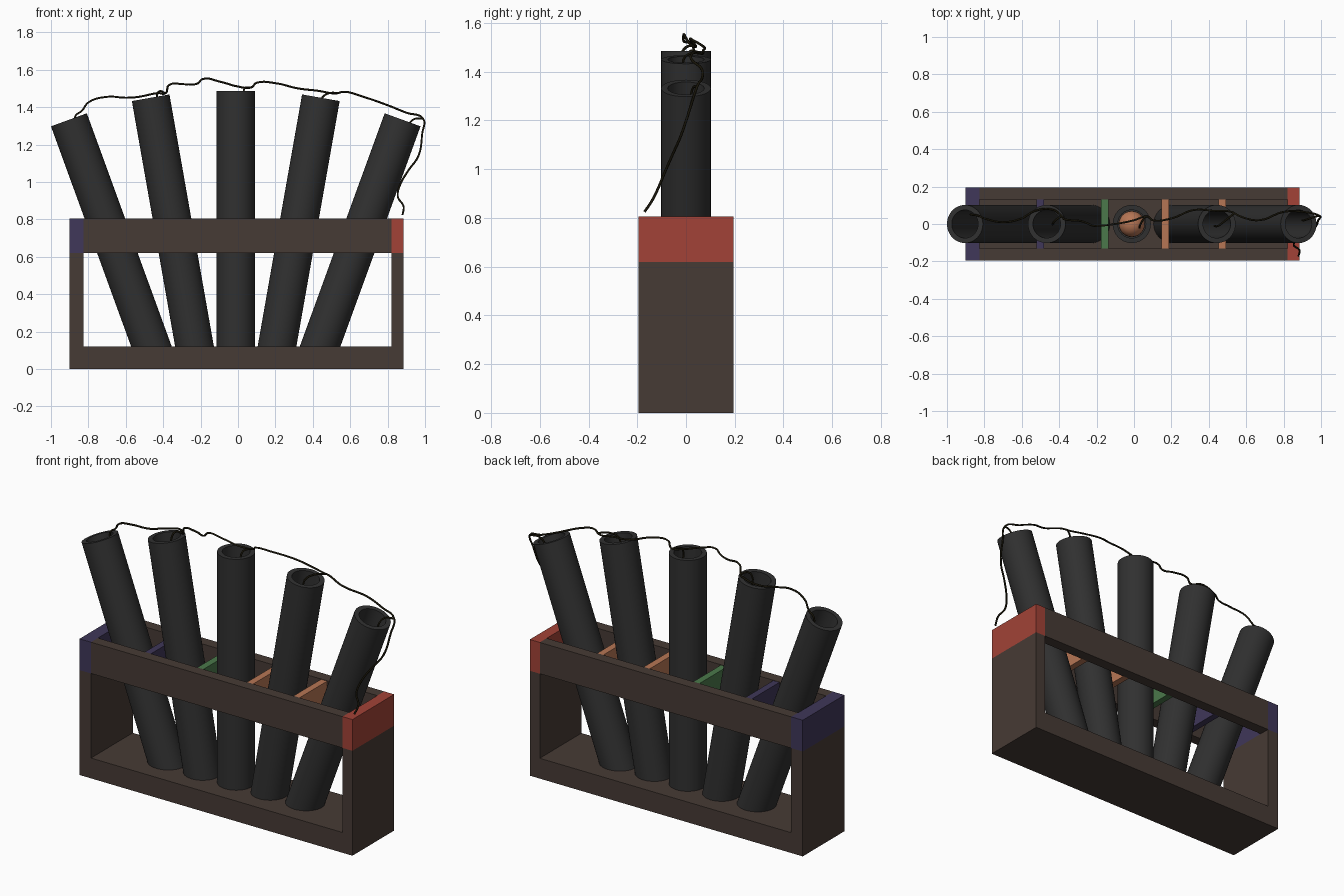
import bpy, bmesh, math
from mathutils import Vector, Matrix

if "Cube" in bpy.data.objects:
    bpy.data.objects.remove(bpy.data.objects["Cube"])


def material(name, rgb):
    m = bpy.data.materials.new(name)
    m.diffuse_color = (*rgb, 1)
    m.use_nodes = True
    m.node_tree.nodes["Principled BSDF"].inputs["Base Color"].default_value = m.diffuse_color
    return m


WOOD = material("dark wood", (0.062, 0.043, 0.035))
TUBE = material("charcoal tube", (0.030, 0.030, 0.030))
RED = material("red paint", (0.36, 0.055, 0.038))
PURPLE = material("purple paint", (0.050, 0.038, 0.10))
GREEN = material("green paint", (0.07, 0.19, 0.07))
ORANGE = material("orange paint", (0.47, 0.18, 0.09))
CORD = material("fuse black", (0.010, 0.008, 0.003))


def finish(bm, name, mat, smooth=False):
    bmesh.ops.recalc_face_normals(bm, faces=bm.faces)
    me = bpy.data.meshes.new(name)
    bm.to_mesh(me)
    bm.free()
    me.materials.append(mat)
    ob = bpy.data.objects.new(name, me)
    bpy.context.collection.objects.link(ob)
    if smooth:
        bpy.ops.object.select_all(action='DESELECT')
        ob.select_set(True)
        bpy.context.view_layer.objects.active = ob
        bpy.ops.object.shade_smooth_by_angle(angle=math.radians(35))
    return ob


def box(name, x, y, z, mat):
    bm = bmesh.new()
    size = Vector((x[1] - x[0], y[1] - y[0], z[1] - z[0]))
    mid = Vector((sum(x), sum(y), sum(z))) / 2
    bmesh.ops.create_cube(bm, size=1, matrix=Matrix.Translation(mid) @ Matrix.Diagonal((*size, 1)))
    return finish(bm, name, mat)


# Wooden rack
X0, X1, D, DI = -0.90, 0.885, 0.195, 0.13
Z_FLOOR, Z_RAIL, Z_TOP = 0.12, 0.62, 0.805
XI0, XI1 = -0.825, 0.82
box("base_board", (X0, X1), (-D, D), (0, Z_FLOOR), WOOD)
box("left_post", (X0, XI0), (-D, D), (Z_FLOOR, Z_RAIL), WOOD)
box("right_post", (XI1, X1), (-D, D), (Z_FLOOR, Z_RAIL), WOOD)
box("front_rail", (XI0, XI1), (-D, -DI), (Z_RAIL, Z_TOP), WOOD)
box("back_rail", (XI0, XI1), (DI, D), (Z_RAIL, Z_TOP), WOOD)

# Painted ends and dividers
box("left_end_block", (X0, XI0), (-D, D), (Z_RAIL, Z_TOP), PURPLE)
box("right_end_block", (XI1, X1), (-D, D), (Z_RAIL, Z_TOP), RED)
for i, (x, mat) in enumerate([(-0.50, PURPLE), (-0.157, GREEN), (0.168, ORANGE), (0.472, ORANGE)]):
    box(f"divider_{i + 1}", (x - 0.02, x + 0.02), (-DI, DI), (Z_RAIL, Z_TOP - 0.002), mat)


# Fanned launch tubes: hollow, with a closed floor, and a shell inside each
def launch_tube(i, top_x, top_z, degrees):
    tilt = Matrix.Rotation(math.radians(degrees), 4, 'Y')
    length = (top_z - 0.08) / math.cos(math.radians(degrees))
    place = Matrix.Translation((top_x, 0, top_z)) @ tilt
    profile = [(0, -length), (0.102, -length), (0.102, 0), (0.075, 0),
               (0.075, -length + 0.06), (0, -length + 0.06)]
    bm = bmesh.new()
    verts = [bm.verts.new((r, 0, z)) for r, z in profile]
    edges = [bm.edges.new(p) for p in zip(verts, verts[1:])]
    bmesh.ops.spin(bm, geom=verts + edges, cent=(0, 0, 0), axis=(0, 0, 1),
                   angle=math.tau, steps=40)
    bmesh.ops.remove_doubles(bm, verts=bm.verts, dist=0.0001)
    bm.transform(place)
    finish(bm, f"launch_tube_{i}", TUBE, True)
    bm = bmesh.new()
    bmesh.ops.create_uvsphere(bm, u_segments=24, v_segments=12, radius=0.07,
                              matrix=place @ Matrix.Translation((0, 0, -length + 0.13)))
    finish(bm, f"shell_{i}", ORANGE, True)


CX = -0.012
for i, (dx, z, a) in enumerate([(-0.892, 1.332, -20), (-0.455, 1.45, -10), (0, 1.485, 0),
                                (0.455, 1.45, 10), (0.892, 1.332, 20)]):
    launch_tube(i + 1, CX + dx, z, a)


# Fuse cord running over the tube mouths, with short leads dropping in
def cord(name, points):
    cu = bpy.data.curves.new(name, 'CURVE')
    cu.dimensions = '3D'
    cu.bevel_depth = 0.0055
    cu.bevel_resolution = 1
    cu.resolution_u = 5
    cu.use_fill_caps = True
    sp = cu.splines.new('BEZIER')
    sp.bezier_points.add(len(points) - 1)
    for bp, p in zip(sp.bezier_points, points):
        bp.co = p
        bp.handle_left_type = bp.handle_right_type = 'AUTO'
    cu.materials.append(CORD)
    bpy.context.collection.objects.link(bpy.data.objects.new(name, cu))


cord("main_fuse", [
    (-0.872, 0.05, 1.30), (-0.87, 0.05, 1.352), (-0.835, 0.045, 1.38), (-0.80, 0.03, 1.425),
    (-0.70, 0.01, 1.455), (-0.60, 0.03, 1.45), (-0.53, 0.07, 1.455), (-0.43, 0.075, 1.475),
    (-0.385, 0.04, 1.475), (-0.37, 0.025, 1.517), (-0.28, 0.015, 1.522), (-0.215, -0.01, 1.527),
    (-0.19, -0.01, 1.55), (-0.10, 0.0, 1.537), (0.0, 0.02, 1.51), (0.07, 0.04, 1.505),
    (0.10, 0.02, 1.53), (0.20, 0.03, 1.528), (0.32, 0.075, 1.50), (0.43, 0.07, 1.487),
    (0.52, 0.065, 1.473), (0.57, 0.04, 1.482), (0.67, 0.02, 1.455), (0.80, 0.065, 1.41),
    (0.90, 0.065, 1.37), (0.99, 0.045, 1.338), (0.985, 0.02, 1.26), (0.965, -0.02, 1.14),
    (0.91, -0.055, 1.06), (0.865, -0.09, 0.98), (0.855, -0.115, 0.92), (0.885, -0.14, 0.87),
    (0.88, -0.17, 0.825)])
cord("fuse_lead_2", [(-0.39, 0.04, 1.475), (-0.42, 0.02, 1.485), (-0.435, 0.0, 1.45), (-0.43, 0.0, 1.40)])
cord("fuse_lead_3", [(0.06, 0.04, 1.505), (0.035, 0.0, 1.50), (0.03, -0.02, 1.46), (0.03, -0.01, 1.42)])
cord("fuse_lead_4", [(0.54, 0.06, 1.475), (0.49, 0.02, 1.475), (0.45, -0.01, 1.45), (0.43, -0.01, 1.40)])
cord("fuse_lead_5", [(0.99, 0.045, 1.338), (0.94, 0.03, 1.335), (0.91, 0.02, 1.30), (0.90, 0.02, 1.27)])
